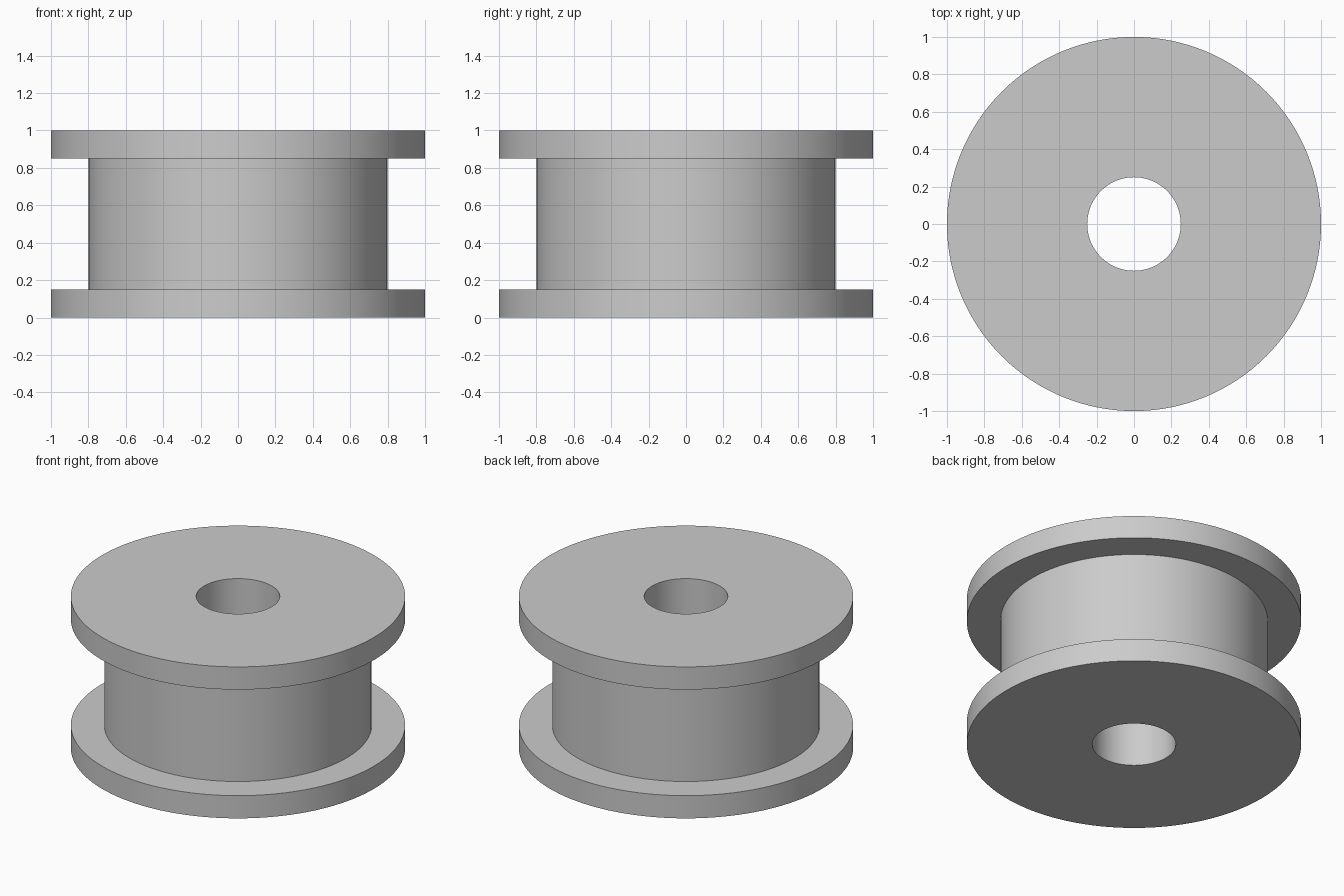
import bpy
import bmesh
from math import radians, tau
from mathutils import Matrix

cube = bpy.data.objects.get("Cube")
if cube:
    bpy.data.objects.remove(cube, do_unlink=True)

SIDES = 128
BORE, HUB, FLANGE = 0.25, 0.8, 1.0
HEIGHT, RIM = 1.0, 0.15

# Plain grey material
grey = bpy.data.materials.new("light_grey")
grey.use_nodes = True
colour = (0.6, 0.6, 0.6, 1.0)
grey.diffuse_color = colour
grey.node_tree.nodes["Principled BSDF"].inputs["Base Color"].default_value = colour

# Closed cross-section (radius, height) of the flanged spool with its through bore
profile = [
    (BORE, 0), (FLANGE, 0), (FLANGE, RIM), (HUB, RIM),
    (HUB, HEIGHT - RIM), (FLANGE, HEIGHT - RIM), (FLANGE, HEIGHT), (BORE, HEIGHT),
]


def lathe(name, section, material):
    """Turn a closed cross-section around the z axis."""
    bm = bmesh.new()
    rings = []
    for i in range(SIDES):
        turn = Matrix.Rotation(tau * i / SIDES, 3, 'Z')
        rings.append([bm.verts.new(turn.col[0] * r + turn.col[2] * z) for r, z in section])
    count = len(section)
    for i in range(SIDES):
        here, after = rings[i], rings[(i + 1) % SIDES]
        for j in range(count):
            k = (j + 1) % count
            bm.faces.new((here[j], after[j], after[k], here[k]))
    bmesh.ops.recalc_face_normals(bm, faces=bm.faces)
    mesh = bpy.data.meshes.new(name)
    bm.to_mesh(mesh)
    bm.free()
    mesh.materials.append(material)
    obj = bpy.data.objects.new(name, mesh)
    bpy.context.collection.objects.link(obj)
    return obj


spool = lathe("flanged_spool", profile, grey)

# Smooth round walls, crisp rims
bpy.ops.object.select_all(action='DESELECT')
spool.select_set(True)
bpy.context.view_layer.objects.active = spool
bpy.ops.object.shade_smooth_by_angle(angle=radians(30))
